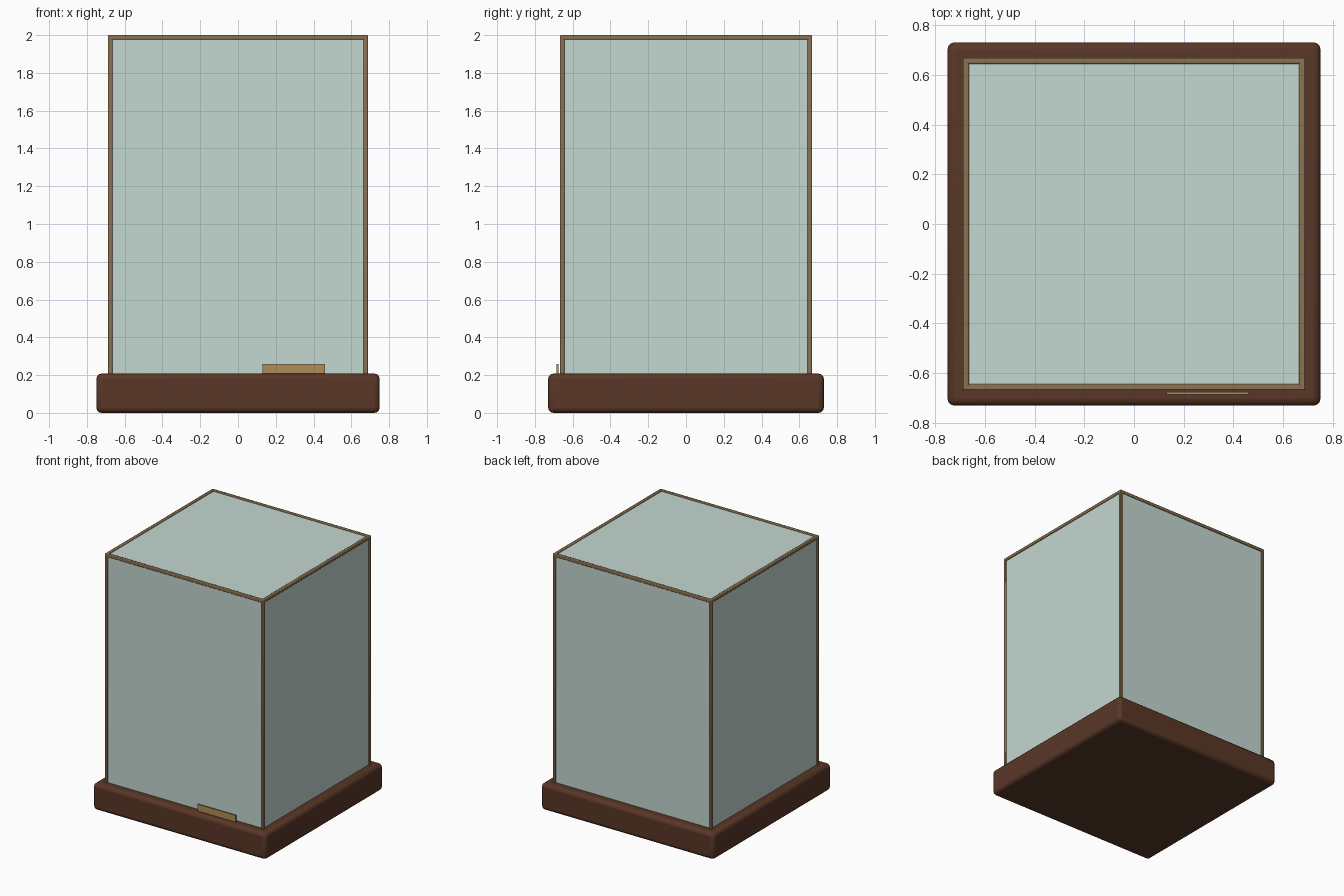
import bpy

if "Cube" in bpy.data.objects:
    bpy.data.objects.remove(bpy.data.objects["Cube"])


def material(name, color):
    m = bpy.data.materials.new(name)
    m.diffuse_color = color
    m.use_nodes = True
    m.node_tree.nodes["Principled BSDF"].inputs["Base Color"].default_value = m.diffuse_color
    return m


wood = material("dark_wood", (0.10, 0.038, 0.02, 1))
brass = material("aged_brass", (0.26, 0.17, 0.085, 1))
plate = material("plate_brass", (0.42, 0.27, 0.10, 1))
glass = material("pale_glass", (0.55, 0.68, 0.63, 1))


def box(name, x, y, z, mat, bevel=0.0, segments=2):
    """Box from (min, max) pairs, with optional rounded edges."""
    bpy.ops.mesh.primitive_cube_add(
        size=1, location=[(a + b) / 2 for a, b in (x, y, z)])
    ob = bpy.context.object
    ob.name = name
    ob.scale = [b - a for a, b in (x, y, z)]
    bpy.ops.object.transform_apply(location=False, rotation=False, scale=True)
    ob.data.materials.append(mat)
    if bevel:
        mod = ob.modifiers.new("rounded_edges", 'BEVEL')
        mod.width = bevel
        mod.segments = segments
        bpy.ops.object.shade_smooth_by_angle()
    return ob


X, Y = 0.688, 0.668        # outer half sizes of the case
W = 0.024                  # frame bar width
BASE, TOP = 0.208, 2.0
G = 0.004                  # half thickness of the glass
gx, gy, gz = X - W / 2, Y - W / 2, TOP - W / 2


def span(s, outer):
    """Bar-wide interval just inside +outer or -outer."""
    return tuple(sorted((s * outer, s * (outer - W))))


# Plinth
box("wooden_base", (-0.75, 0.75), (-0.73, 0.73), (0, BASE), wood, 0.028, 3)

# Corner posts
for sx, nx in ((-1, "left"), (1, "right")):
    for sy, ny in ((-1, "front"), (1, "back")):
        box(f"{ny}_{nx}_post", span(sx, X), span(sy, Y), (BASE - 0.01, TOP),
            brass, 0.005)

# Top rails and glass walls, in opposite pairs
for s, nx, ny in ((-1, "left", "front"), (1, "right", "back")):
    box(f"{nx}_top_rail", span(s, X), (-Y, Y), (TOP - W, TOP), brass, 0.005)
    box(f"{ny}_top_rail", (-X, X), span(s, Y), (TOP - W, TOP), brass, 0.005)
    box(f"{nx}_glass", (s * gx - G, s * gx + G), (-gy, gy),
        (BASE - 0.005, gz), glass)
    box(f"{ny}_glass", (-gx, gx), (s * gy - G, s * gy + G),
        (BASE - 0.005, gz), glass)

# Glass lid
box("top_glass", (-gx, gx), (-gy, gy), (gz - G, gz + G), glass)

# Small plate standing on the base in front of the glass
box("label_plate", (0.13, 0.46), (-0.685, -0.676), (0.20, 0.26), plate)
